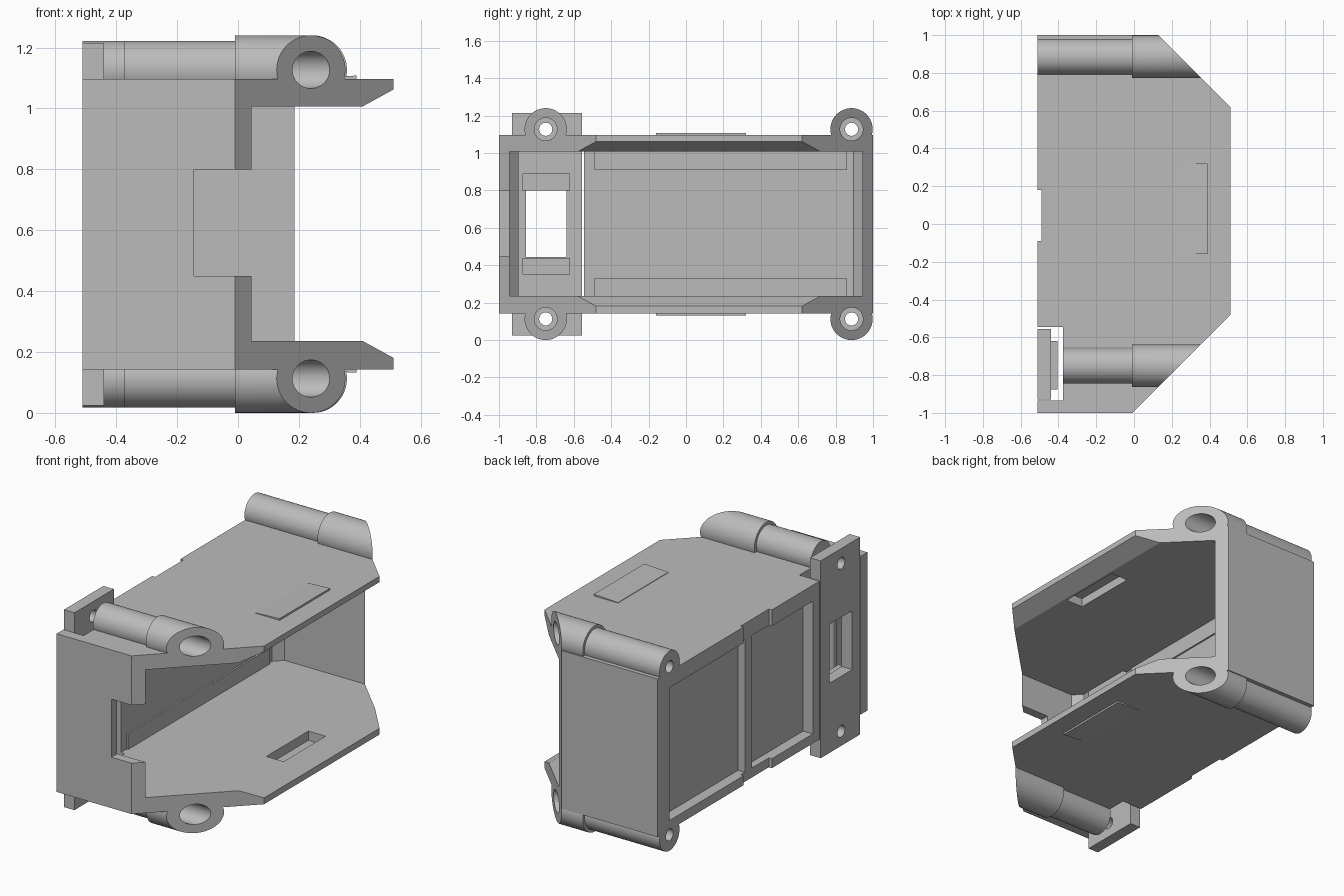
import bpy, bmesh, math
from mathutils import Matrix

cube = bpy.data.objects.get("Cube")
if cube:
    bpy.data.objects.remove(cube, do_unlink=True)

grey = bpy.data.materials.new("plain_grey")
grey.use_nodes = True
COLOUR = (0.5, 0.5, 0.5, 1)
grey.diffuse_color = COLOUR
grey.node_tree.nodes["Principled BSDF"].inputs["Base Color"].default_value = COLOUR


def finish(name, bm):
    bmesh.ops.recalc_face_normals(bm, faces=bm.faces)
    mesh = bpy.data.meshes.new(name)
    bm.to_mesh(mesh)
    bm.free()
    mesh.materials.append(grey)
    ob = bpy.data.objects.new(name, mesh)
    bpy.context.collection.objects.link(ob)
    return ob


def prism(name, points, axis, lo, hi):
    """Extrude a 2D profile: (x, y) along z, or (x, z) along y."""
    bm = bmesh.new()
    place = (lambda a, b: (a, b, lo)) if axis == "z" else (lambda a, b: (a, lo, b))
    face = bm.faces.new([bm.verts.new(place(a, b)) for a, b in points])
    new = bmesh.ops.extrude_face_region(bm, geom=[face])["geom"]
    step = (0, 0, hi - lo) if axis == "z" else (0, hi - lo, 0)
    bmesh.ops.translate(bm, verts=[v for v in new if isinstance(v, bmesh.types.BMVert)], vec=step)
    return finish(name, bm)


def box(name, x, y, z):
    return prism(name, [(x[0], y[0]), (x[1], y[0]), (x[1], y[1]), (x[0], y[1])], "z", *z)


def rod(name, x, y, z, r):
    bm = bmesh.new()
    spin = Matrix.Translation((sum(x) / 2, y, z)) @ Matrix.Rotation(math.pi / 2, 4, "Y")
    bmesh.ops.create_cone(bm, cap_ends=True, segments=48, radius1=r, radius2=r,
                          depth=x[1] - x[0], matrix=spin)
    return finish(name, bm)


def combine(ob, tool, how="DIFFERENCE"):
    """Apply a boolean and discard the tool."""
    mod = ob.modifiers.new("cut", "BOOLEAN")
    mod.operation, mod.object, mod.solver = how, tool, "EXACT"
    graph = bpy.context.evaluated_depsgraph_get()
    graph.update()
    mesh = bpy.data.meshes.new_from_object(ob.evaluated_get(graph))
    ob.modifiers.clear()
    ob.data = mesh
    bpy.data.objects.remove(tool, do_unlink=True)


MID = 0.62                      # mirror height of the case
BOSS_Z = (0.113, 1.127)
FRONT_Y, REAR_Y = -0.75, 0.885


def mirrored(z):
    return (2 * MID - z[1], 2 * MID - z[0])


# Outer shell with the four screw bosses
case = box("case", (-0.51, 0.51), (-1, 1), (0.143, 1.097))
for z in BOSS_Z:
    for y, start in ((FRONT_Y, -0.375), (REAR_Y, -0.51)):
        combine(case, rod("sleeve", (start, 0.05), y, z, 0.095), "UNION")
        combine(case, rod("boss", (-0.01, 0.7), y, z, 0.113), "UNION")

# Bevelled ends of the open side
outline = [(-0.7, -1.2), (-0.21, -1.2), (0.6, -0.39), (0.6, 0.53), (-0.07, 1.2), (-0.7, 1.2)]
combine(case, prism("outline", outline, "z", -0.2, 1.5), "INTERSECT")

# Interior cavity, flaring at the rim
low, high = 0.236, 1.007
flare = 0.11
cavity = [(-0.4, low), (0.41, low), (0.61, low - flare), (0.61, high + flare), (0.41, high), (-0.4, high)]
combine(case, prism("cavity", cavity, "y", -0.945, 0.945))

# Front wall notch, plate slot, cross groove and rear panel pockets
combine(case, box("notch", (-0.145, 0.3), (-1.1, -0.9), (0.45, 0.8)))
combine(case, box("slot", (-0.6, -0.375), (-0.935, -0.545), (-0.1, 1.4)))
combine(case, box("groove", (-0.6, -0.49), (-0.09, 0.18), (0, 1.3)))
for y in ((0.14, 0.886), (-0.48, 0.07)):
    combine(case, box("pocket", (-0.6, -0.445), y, (0.2, 1.0)))

# Latch pockets inside both cheeks
latch = (0.95, 1.06)
for z in (latch, mirrored(latch)):
    combine(case, box("latch_pocket", (0.28, 0.395), (-0.13, 0.27), z))

# Screw holes with counterbores
for z in BOSS_Z:
    for y in (FRONT_Y, REAR_Y):
        combine(case, rod("hole", (-0.6, 0.8), y, z, 0.035))
        combine(case, rod("counterbore", (0.02, 0.8), y, z, 0.061))

# Sliding end plate with ears, stop ribs and window
plate = box("end_plate", (-0.51, -0.44), (-0.93, -0.555), (0.025, 1.215))
rib = (0.8, 0.89)
for z in (rib, mirrored(rib)):
    combine(plate, box("stop_rib", (-0.46, -0.405), (-0.875, -0.62), z), "UNION")
combine(plate, box("window", (-0.6, -0.3), (-0.855, -0.64), (0.445, 0.8)))
for z in BOSS_Z:
    combine(plate, rod("hole", (-0.6, -0.3), FRONT_Y, z, 0.035))

# Raised latch pads, floor ribs and corner wedges
parts = [case, plate]
for side, flip in (("upper", False), ("lower", True)):
    pad = [(0.23, 1.09), (0.39, 1.09), (0.39, 1.108), (0.23, 1.1)]
    strip = (0.91, 1.007)
    if flip:
        pad = [(x, 2 * MID - z) for x, z in pad]
        strip = mirrored(strip)
    parts.append(prism(side + "_latch_pad", pad, "y", -0.16, 0.32))
    parts.append(box(side + "_floor_rib", (-0.405, -0.39), (-0.49, 0.86), strip))
for name, y, inward in (("front_wedge", -0.945, 0.05), ("rear_wedge", 0.945, -0.05)):
    tri = [(-0.4, y), (-0.4, y + inward), (-0.35, y)]
    if inward > 0:
        tri = [(x + 0.025, b) for x, b in tri]
    parts.append(prism(name, tri, "z", low, high))

# Smooth the round parts only
bpy.ops.object.select_all(action="DESELECT")
for ob in parts:
    ob.select_set(True)
bpy.context.view_layer.objects.active = case
bpy.ops.object.shade_smooth_by_angle(angle=math.radians(25))
